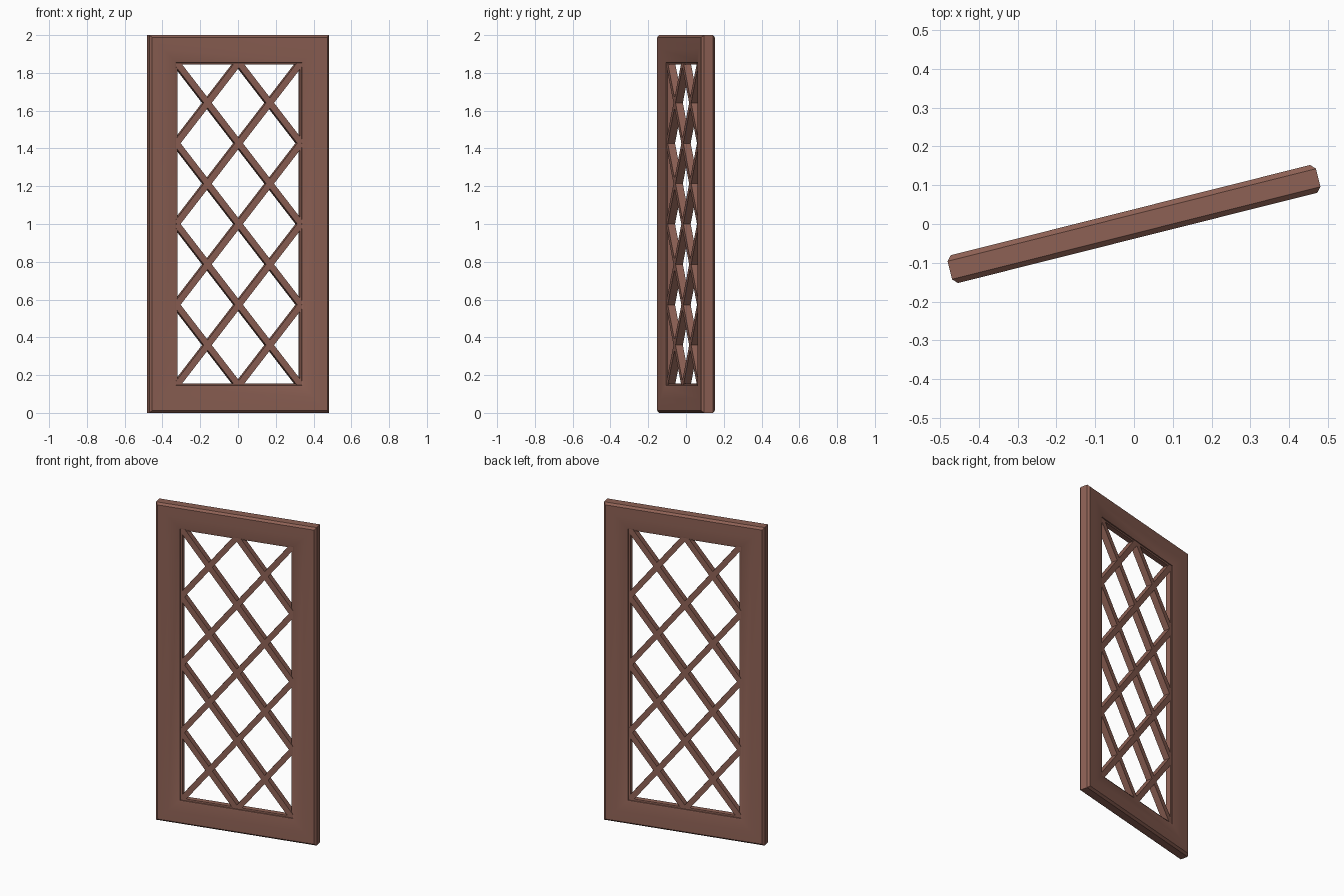
import bpy, bmesh, math
from mathutils import Matrix, Vector

if "Cube" in bpy.data.objects:
    bpy.data.objects.remove(bpy.data.objects["Cube"])

ANGLE = math.radians(14.1)      # the panel stands turned about z
HALF_W, HEIGHT = 0.49, 2.0

wood = bpy.data.materials.new("brown_wood")
wood.diffuse_color = (0.27, 0.12, 0.09, 1)
wood.use_nodes = True
wood.node_tree.nodes["Principled BSDF"].inputs["Base Color"].default_value = wood.diffuse_color


def finish(bm, name):
    bmesh.ops.recalc_face_normals(bm, faces=bm.faces)
    mesh = bpy.data.meshes.new(name)
    bm.to_mesh(mesh)
    bm.free()
    mesh.materials.append(wood)
    ob = bpy.data.objects.new(name, mesh)
    bpy.context.collection.objects.link(ob)
    ob.rotation_euler.z = ANGLE
    return ob


# Frame: a moulding profile (inset from outer edge, depth) swept round a mitred rectangle
half = [(0, 0.024), (0.012, 0.037), (0.075, 0.036), (0.138, 0.027), (0.146, 0.024), (0.147, 0.018), (0.156, 0.016)]
profile = half + [(d, -v) for d, v in reversed(half)]
bm = bmesh.new()
rings = []
for d, v in profile:
    w = HALF_W - d
    rings.append([bm.verts.new(p) for p in
                  ((-w, v, d), (w, v, d), (w, v, HEIGHT - d), (-w, v, HEIGHT - d))])
for i, a in enumerate(rings):
    b = rings[(i + 1) % len(rings)]
    for k in range(4):
        j = (k + 1) % 4
        bm.faces.new((a[k], a[j], b[j], b[k]))
frame = finish(bm, "frame")
bpy.context.view_layer.objects.active = frame
frame.select_set(True)
bpy.ops.object.shade_smooth_by_angle(angle=math.radians(30))


# Lattice: crossed bars filling the opening
def bar(bm, p, q, width=0.034, depth=0.04):
    p, q = Vector((p[0], 0, p[1])), Vector((q[0], 0, q[1]))
    d = q - p
    rot = Matrix.Rotation(math.atan2(d.x, d.z), 4, 'Y')
    size = Matrix.Diagonal((width, depth, d.length, 1))
    bmesh.ops.create_cube(bm, size=1, matrix=Matrix.Translation((p + q) / 2) @ rot @ size)


bm = bmesh.new()
CX, CZ, Z0 = 0.34, 0.4275, 0.145
for row in range(4):
    z1, z2 = Z0 + row * CZ, Z0 + (row + 1) * CZ
    for x1, x2 in ((-CX, 0), (0, CX)):
        bar(bm, (x1, z1), (x2, z2))
        bar(bm, (x1, z2), (x2, z1))
finish(bm, "lattice")
